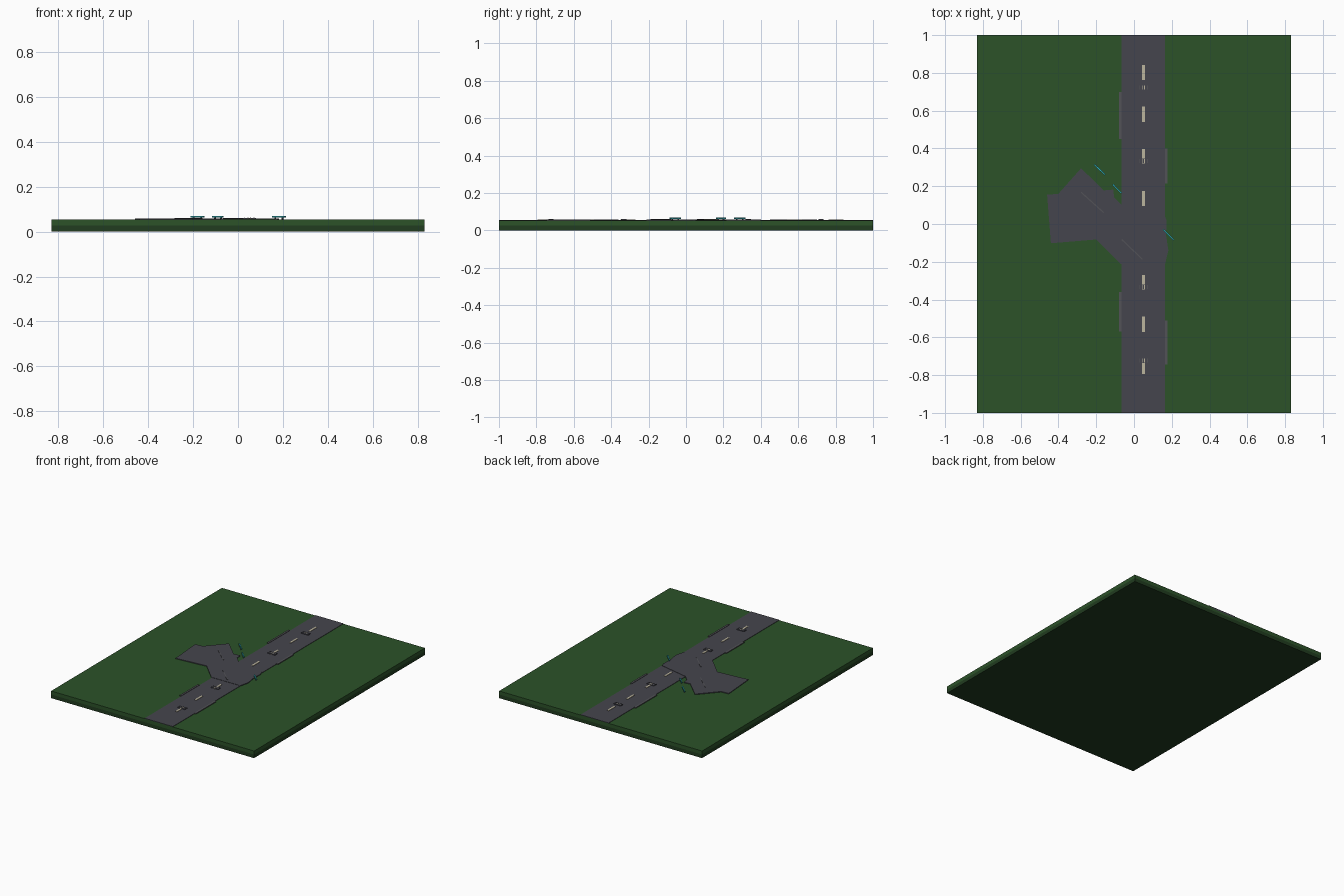
import bpy, bmesh, math
from mathutils import Matrix

if "Cube" in bpy.data.objects:
    bpy.data.objects.remove(bpy.data.objects["Cube"])


def material(name, rgb):
    m = bpy.data.materials.new(name)
    m.diffuse_color = (*rgb, 1)
    m.use_nodes = True
    m.node_tree.nodes["Principled BSDF"].inputs["Base Color"].default_value = m.diffuse_color
    return m


GRASS = material("grass", (0.025, 0.085, 0.022))
SOIL = material("soil", (0.015, 0.045, 0.014))
ASPHALT = material("asphalt", (0.06, 0.06, 0.075))
KERB = material("kerb", (0.085, 0.085, 0.095))
PAINT = material("paint", (0.50, 0.46, 0.34))
CYAN = material("cyan", (0.03, 0.42, 0.46))


def finish(name, bm, mat):
    bmesh.ops.recalc_face_normals(bm, faces=bm.faces)
    me = bpy.data.meshes.new(name)
    bm.to_mesh(me)
    bm.free()
    ob = bpy.data.objects.new(name, me)
    ob.data.materials.append(mat)
    bpy.context.collection.objects.link(ob)
    return ob


def box(name, x, y, z, mat, angle=0):
    """Box from (min, max) ranges, turned about its own centre."""
    bm = bmesh.new()
    size = [b - a for a, b in (x, y, z)]
    mid = [(a + b) / 2 for a, b in (x, y, z)]
    mtx = (Matrix.Translation(mid) @ Matrix.Rotation(angle, 4, 'Z')
           @ Matrix.Diagonal((*size, 1)))
    bmesh.ops.create_cube(bm, size=1, matrix=mtx)
    return finish(name, bm, mat)


def slab(name, outline, z0, z1, mat):
    """Flat outline pulled up into a slab."""
    bm = bmesh.new()
    face = bm.faces.new([bm.verts.new((x, y, z0)) for x, y in outline])
    ext = bmesh.ops.extrude_face_region(bm, geom=[face], use_keep_orig=True)
    bmesh.ops.translate(bm, vec=(0, 0, z1 - z0),
                        verts=[v for v in ext["geom"] if isinstance(v, bmesh.types.BMVert)])
    return finish(name, bm, mat)


def diagonal_bar(name, a, b, width, z, mat):
    """Straight bar between two points in plan."""
    dx, dy = b[0] - a[0], b[1] - a[1]
    length = math.hypot(dx, dy)
    cx, cy = (a[0] + b[0]) / 2, (a[1] + b[1]) / 2
    return box(name, (cx - length / 2, cx + length / 2),
               (cy - width / 2, cy + width / 2), z, mat, math.atan2(dy, dx))


TOP = 0.053

# Ground tile in two layers
box("soil_base", (-0.832, 0.832), (-1, 1), (0, 0.027), SOIL)
box("grass_top", (-0.832, 0.832), (-1, 1), (0.027, TOP), GRASS)

# Road and the branching junction
box("main_road", (-0.065, 0.165), (-1, 1), (TOP - 0.01, TOP + 0.003), ASPHALT)
slab("junction", [(-0.46, 0.155), (-0.40, 0.16), (-0.28, 0.295), (-0.16, 0.178),
                  (-0.11, 0.182), (-0.105, 0.14), (-0.065, 0.10), (0.16, 0.05),
                  (0.172, 0.02), (0.17, -0.06), (0.182, -0.14), (0.165, -0.21),
                  (-0.07, -0.212), (-0.20, -0.082), (-0.44, -0.102)],
     TOP - 0.01, TOP + 0.005, ASPHALT)

# Centre dashes
for i, y in enumerate((0.803, 0.581, 0.358, 0.136, -0.309, -0.531, -0.754)):
    box(f"centre_dash_{i}", (0.043, 0.057), (y - 0.04, y + 0.04),
        (TOP, TOP + 0.006), PAINT)

# Drain covers with small pale slots
for i, y in enumerate((0.722, 0.333, -0.333, -0.722)):
    box(f"drain_cover_{i}", (0.02, 0.08), (y - 0.014, y + 0.014),
        (TOP, TOP + 0.008), ASPHALT)
    for j, x in enumerate((0.028, 0.044, 0.056, 0.072)):
        box(f"drain_slot_{i}_{j}", (x - 0.002, x + 0.002), (y - 0.01, y + 0.01),
            (TOP + 0.007, TOP + 0.009), KERB if j in (0, 3) else PAINT)

# Raised kerbs beside the road
for i, (x, y0, y1) in enumerate(((-0.072, 0.45, 0.70), (0.170, 0.215, 0.40),
                                 (-0.072, -0.57, -0.36), (0.170, -0.745, -0.51))):
    box(f"kerb_{i}", (x - 0.007, x + 0.007), (y0, y1), (TOP - 0.005, TOP + 0.006), KERB)

# Diagonal seams across the junction
for i, (a, b) in enumerate((((-0.28, 0.168), (-0.16, 0.06)),
                            ((-0.065, -0.082), (0.045, -0.187)))):
    diagonal_bar(f"seam_{i}", a, b, 0.006, (TOP, TOP + 0.007), KERB)

# Cyan guard rails on short posts
for i, (a, b) in enumerate((((-0.21, 0.315), (-0.153, 0.26)),
                            ((-0.112, 0.21), (-0.067, 0.163)),
                            ((0.155, -0.03), (0.21, -0.085)))):
    diagonal_bar(f"guard_rail_{i}", a, b, 0.008, (0.062, 0.070), CYAN)
    for j, t in enumerate((0.2, 0.8)):
        x, y = a[0] + (b[0] - a[0]) * t, a[1] + (b[1] - a[1]) * t
        box(f"rail_post_{i}_{j}", (x - 0.003, x + 0.003), (y - 0.003, y + 0.003),
            (TOP - 0.003, 0.064), KERB, math.radians(45))
